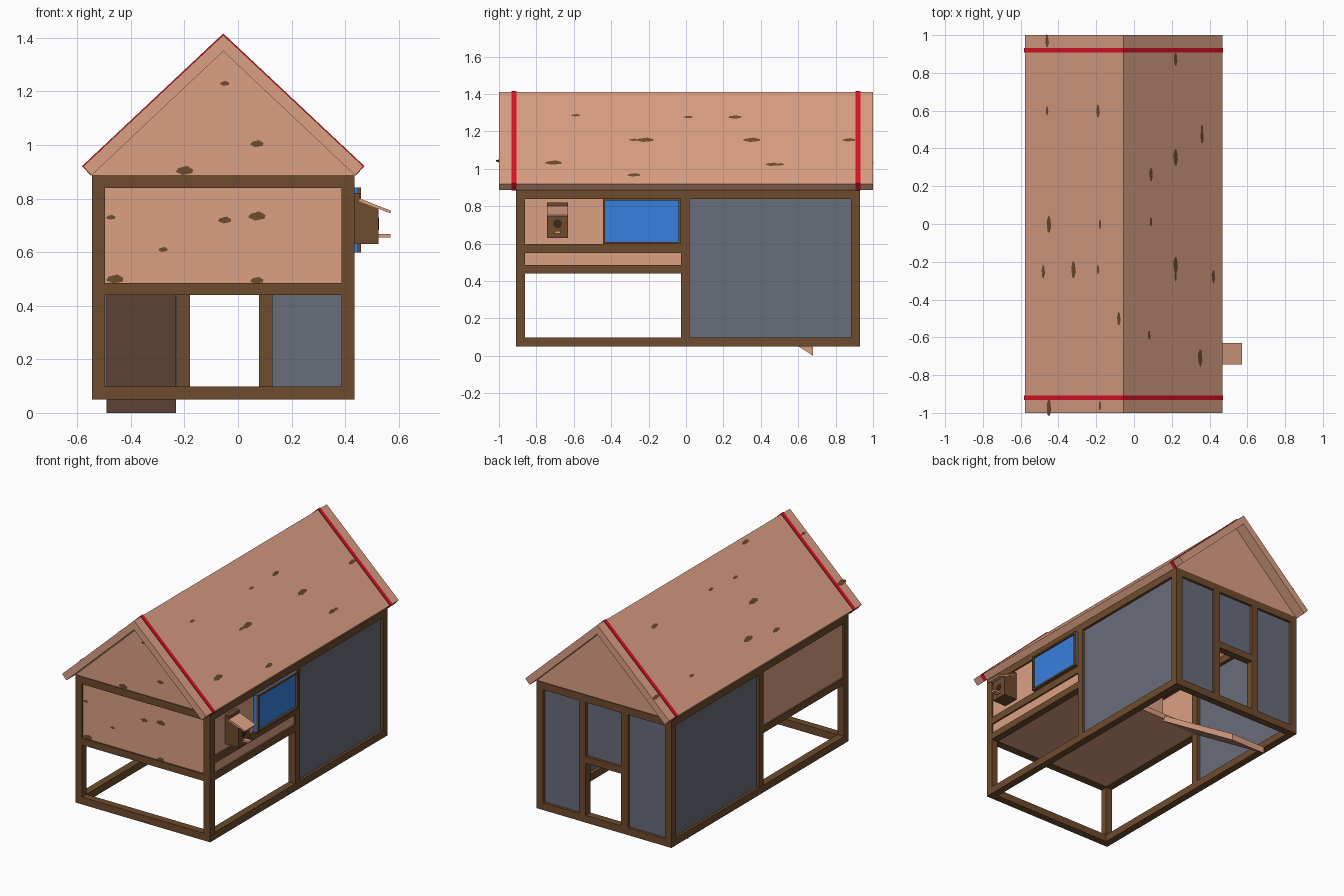
import bpy, bmesh, math
from mathutils import Vector

if "Cube" in bpy.data.objects:
    bpy.data.objects.remove(bpy.data.objects["Cube"])


def material(name, r, g, b):
    m = bpy.data.materials.new(name)
    lin = [((c / 255 + 0.055) / 1.055) ** 2.4 if c > 10 else c / 255 / 12.92 for c in (r, g, b)]
    m.diffuse_color = (*lin, 1)
    m.use_nodes = True
    m.node_tree.nodes["Principled BSDF"].inputs["Base Color"].default_value = m.diffuse_color
    return m


WOOD = material("salmon wood", 220, 160, 132)
FRAME = material("brown timber", 110, 75, 45)
MESH = material("grey wire mesh", 105, 109, 123)
BLUE = material("blue glass", 56, 128, 222)
RED = material("red stripe", 222, 15, 40)
DARK = material("dark hole", 58, 40, 26)


def finish(name, bm, mat):
    bmesh.ops.recalc_face_normals(bm, faces=bm.faces)
    me = bpy.data.meshes.new(name)
    bm.to_mesh(me)
    bm.free()
    me.materials.append(mat)
    ob = bpy.data.objects.new(name, me)
    bpy.context.collection.objects.link(ob)
    return ob


def prism(name, pts, a, b, mat, axis="y"):
    """Extrude a profile: (x, z) points along y, or (y, z) points along x."""
    bm = bmesh.new()
    place = (lambda p, t: (p[0], t, p[1])) if axis == "y" else (lambda p, t: (t, p[0], p[1]))
    f = bm.faces.new([bm.verts.new(place(p, a)) for p in pts])
    ext = bmesh.ops.extrude_face_region(bm, geom=[f])["geom"]
    move = Vector((0, b - a, 0)) if axis == "y" else Vector((b - a, 0, 0))
    bmesh.ops.translate(bm, verts=[v for v in ext if isinstance(v, bmesh.types.BMVert)], vec=move)
    return finish(name, bm, mat)


def box(name, x0, x1, y0, y1, z0, z1, mat):
    return prism(name, [(x0, z0), (x1, z0), (x1, z1), (x0, z1)], y0, y1, mat)


# Main dimensions
X0, X1, Y0, Y1 = -0.545, 0.435, -0.91, 0.93
C = (X0 + X1) / 2
B = 0.048                      # beam width
Z0, ZT = 0.05, 0.888           # frame bottom and top
ZB, ZH = Z0 + B, ZT - B        # openings
F0, F1 = 0.44, 0.485           # floor band
M0, M1 = -0.027, 0.02          # middle posts along y
sides = [("left", X0, X0 + B), ("right", X1 - B, X1)]
ends = [("front", Y0, Y0 + B), ("back", Y1 - B, Y1)]

# Corner posts, middle posts and rails
for s, a, b in sides:
    for e, c, d in ends:
        box(f"{e}_{s}_post", a, b, c, d, Z0, ZT, FRAME)
    box(f"middle_{s}_post", a, b, M0, M1, ZB, ZH, FRAME)
    box(f"{s}_bottom_rail", a, b, Y0 + B, Y1 - B, Z0, ZB, FRAME)
    box(f"{s}_top_rail", a, b, Y0 + B, Y1 - B, ZH, ZT, FRAME)
    box(f"{s}_floor_rail", a, b, Y0 + B, M0, F0, F1, FRAME)
for e, c, d in ends:
    box(f"{e}_bottom_rail", X0 + B, X1 - B, c, d, Z0, ZB, FRAME)
    box(f"{e}_top_rail", X0 + B, X1 - B, c, d, ZH, ZT, FRAME)
box("front_floor_rail", X0 + B, X1 - B, Y0, Y0 + B, F0, F1, FRAME)
box("right_window_rail", X1 - B, X1, Y0 + B, M0, 0.55, 0.598, FRAME)

# Back wall: two uprights, door lintel and wire panels
for n, a in (("left", -0.23), ("right", 0.078)):
    box(f"back_{n}_upright", a, a + 0.05, Y1 - B, Y1, ZB, ZH, FRAME)
box("back_door_lintel", -0.18, 0.078, Y1 - B, Y1, F0, F1, FRAME)
ym = Y1 - 0.025
box("back_mesh_left", X0 + B, -0.23, ym, ym + 0.008, ZB, ZH, MESH)
box("back_mesh_right", 0.128, X1 - B, ym, ym + 0.008, ZB, ZH, MESH)
box("back_mesh_middle", -0.18, 0.078, ym, ym + 0.008, F1, ZH, MESH)

# Run side meshes
box("right_run_mesh", X1 - 0.025, X1 - 0.017, M1, Y1 - B, ZB, ZH, MESH)
box("left_run_mesh", X0 + 0.017, X0 + 0.025, M1, Y1 - B, ZB, ZH, MESH)

# House panels and floor
box("front_panel", X0 + B, X1 - B, Y0 + 0.01, Y0 + 0.03, F1, ZH, WOOD)
box("left_panel", X0 + 0.01, X0 + 0.03, Y0 + B, M0, F1, ZH, WOOD)
box("right_panel", X1 - 0.03, X1 - 0.01, Y0 + B, M0, F1, ZH, WOOD)
box("house_floor", X0 + B, X1 - B, Y0 + B, M1, F0 + 0.005, F1 - 0.005, WOOD)

# Partition with a doorway to the ramp
box("partition", -0.23, X1 - B, -0.015, 0.005, F1, ZT, WOOD)
box("partition_lintel", X0 + B, -0.23, -0.015, 0.005, 0.8, ZT, WOOD)

# Ramp to the ground
prism("ramp", [(0.68, 0), (0.68, 0.045), (0.0, 0.48), (0.0, 0.44)], -0.49, -0.232, WOOD, "x")

# Gables, roof and stripes
for n, a in (("front", Y0 + 0.005), ("back", Y1 - 0.03)):
    prism(f"{n}_gable", [(X0, ZT), (X1, ZT), (C, 1.352)], a, a + 0.025, WOOD)


def chevron(w, eave, apex, wi, low, inner):
    return [(C - w, eave), (C, apex), (C + w, eave), (C + wi, low), (C, inner), (C - wi, low)]


prism("roof", chevron(0.523, 0.92, 1.41, 0.492, 0.886, 1.35), -1, 1, WOOD)
for n, y in (("front", -0.92), ("back", 0.92)):
    prism(f"{n}_roof_stripe", chevron(0.527, 0.921, 1.416, 0.494, 0.885, 1.353), y - 0.0125, y + 0.0125, RED)

# Blue window with a raised frame
wy0, wy1, wz0, wz1, t = -0.445, -0.027, 0.598, 0.842, 0.012
box("window_glass", X1 - 0.01, X1 + 0.01, wy0, wy1, wz0, wz1, BLUE)
for n, a, b, c, d in (("bottom", wy0, wy1, wz0, wz0 + t), ("top", wy0, wy1, wz1 - t, wz1),
                      ("front", wy0, wy0 + t, wz0 + t, wz1 - t), ("back", wy1 - t, wy1, wz0 + t, wz1 - t)):
    box(f"window_frame_{n}", X1 - 0.01, 0.459, a, b, c, d, FRAME)

# Nest box with sloping roof, hole and perch
by = -0.687
prism("nest_box", [(0.42, 0.63), (0.525, 0.63), (0.525, 0.762), (0.455, 0.79), (0.455, 0.82), (0.42, 0.82)],
      by - 0.055, by + 0.055, FRAME)
prism("nest_box_roof", [(0.452, 0.79), (0.568, 0.745), (0.572, 0.754), (0.455, 0.80)], by - 0.056, by + 0.056, WOOD)
box("perch", 0.52, 0.57, by - 0.015, by + 0.015, 0.655, 0.668, WOOD)
ring = [(by + 0.024 * math.cos(i * math.pi / 6), 0.706 + 0.024 * math.sin(i * math.pi / 6)) for i in range(12)]
prism("nest_box_hole", ring, 0.52, 0.527, DARK, "x")


# Wood knots: thin painted flecks on the boards
def knots(name, centres, u, v, lu=0.036, lv=0.013):
    bm = bmesh.new()
    u, v = Vector(u).normalized(), Vector(v).normalized()
    for i, c in enumerate(centres):
        k = 0.7 + 0.3 * (i % 3)
        shape = [(-1, -0.3), (-0.2, -1), (0.9, -0.6), (1, 0.2), (0.3, 1), (-0.7, 0.5)]
        f = bm.faces.new([bm.verts.new(Vector(c) + u * a * lu * k + v * b * lv * k) for a, b in shape])
        f.normal_update()
    me = finish(name, bm, FRAME)
    return me


def roof_z(x):
    return 1.413 - abs(x - C) * 0.937


right = [(0.36, 0.5), (0.09, 0.26), (0.22, -0.22), (0.22, -0.28), (0.36, 0.46), (0.35, -0.71),
         (0.08, -0.59), (0.22, 0.87), (0.22, 0.35), (0.09, 0.01), (0.42, -0.28)]
left = [(-0.46, 0.6), (-0.19, 0.6), (-0.45, 0.0), (-0.18, 0.0), (-0.48, -0.25), (-0.32, -0.24),
        (-0.19, -0.24), (-0.46, 0.97), (-0.45, -0.97), (-0.18, -0.96), (-0.08, -0.5)]
knots("right_roof_knots", [(x, y, roof_z(x)) for x, y in right], (0, 1, 0), (-1, 0, 0.937))
knots("left_roof_knots", [(x, y, roof_z(x)) for x, y in left], (0, -1, 0), (1, 0, 0.937))
panel = [(-0.475, 0.73), (-0.05, 0.72), (0.07, 0.735), (-0.28, 0.61), (0.07, 0.495), (-0.46, 0.5)]
knots("front_panel_knots", [(x, Y0 + 0.007, z) for x, z in panel], (1, 0, 0), (0, 0, 1), 0.025)
gable = [(-0.05, 1.23), (0.07, 1.005), (-0.2, 0.905)]
knots("front_gable_knots", [(x, Y0 + 0.002, z) for x, z in gable], (1, 0, 0), (0, 0, 1), 0.025)
